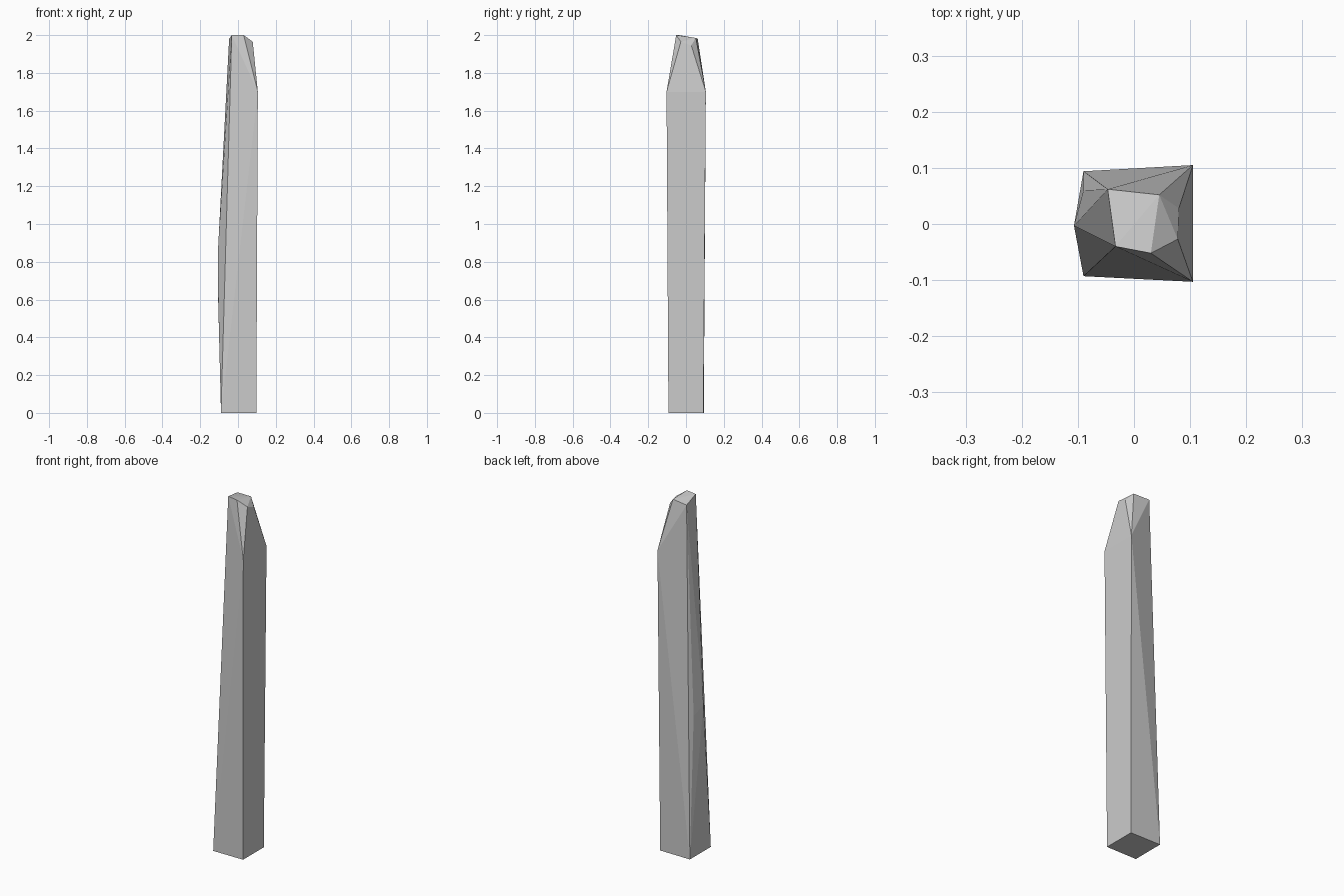
import bpy, bmesh

if "Cube" in bpy.data.objects:
    bpy.data.objects.remove(bpy.data.objects["Cube"])

# Square-ish foot of the post
foot = [(-0.09, -0.093, 0), (0.097, -0.093, 0), (0.097, 0.092, 0), (-0.09, 0.094, 0)]
# Worn bulge on the left side
bulge = [(-0.107, -0.003, 0.68), (-0.107, -0.003, 0.84), (-0.09, 0.06, 0.8)]
# Shoulder where the right side starts to taper
shoulder = [(0.105, -0.103, 1.7), (0.105, 0.105, 1.7)]
# Roughly chipped tip
tip = [(-0.033, -0.04, 2.0), (0.03, -0.052, 2.0), (0.078, -0.027, 1.965),
       (0.08, 0.028, 1.945), (0.045, 0.052, 1.985), (-0.047, 0.062, 1.98)]

# Carved faceted post: planar facets wrapped around the key corners
bm = bmesh.new()
for co in foot + bulge + shoulder + tip:
    bm.verts.new(co)
bmesh.ops.convex_hull(bm, input=bm.verts[:])
loose = [v for v in bm.verts if not v.link_faces]
bmesh.ops.delete(bm, geom=loose, context='VERTS')
bmesh.ops.recalc_face_normals(bm, faces=bm.faces[:])
mesh = bpy.data.meshes.new("wooden_post")
bm.to_mesh(mesh)
bm.free()
bpy.context.collection.objects.link(bpy.data.objects.new("wooden_post", mesh))
